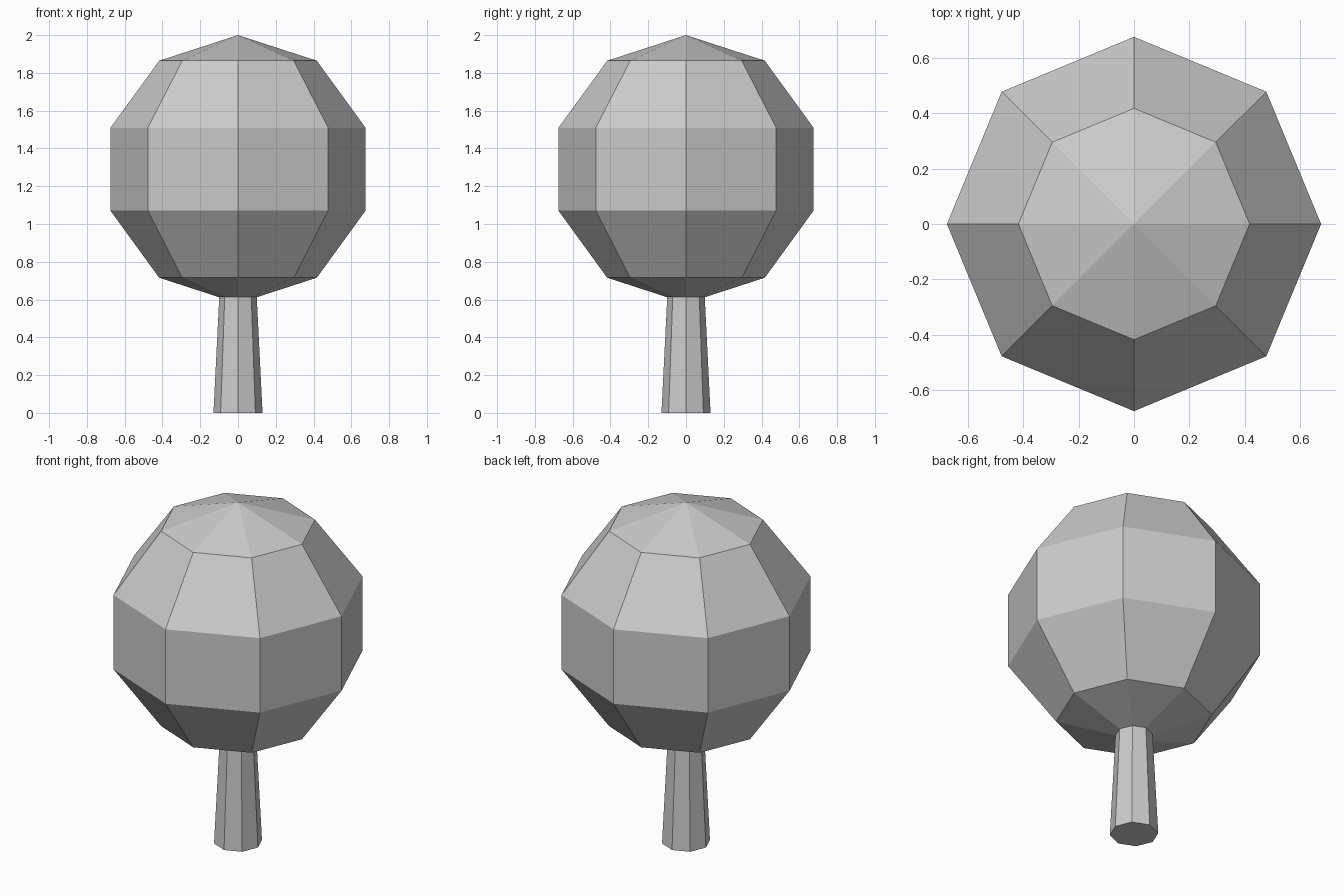
import bpy

if "Cube" in bpy.data.objects:
    bpy.data.objects.remove(bpy.data.objects["Cube"])

# Trunk: tapered eight-sided post, its top hidden inside the crown
bpy.ops.mesh.primitive_cone_add(vertices=8, radius1=0.13, radius2=0.09,
                                depth=0.8, location=(0, 0, 0.4))
bpy.context.object.name = "trunk"

# Crown: faceted low-poly ball
bpy.ops.mesh.primitive_uv_sphere_add(segments=8, ring_count=5, radius=0.71,
                                     location=(0, 0, 1.29))
bpy.context.object.name = "crown"
bpy.ops.object.shade_flat()
